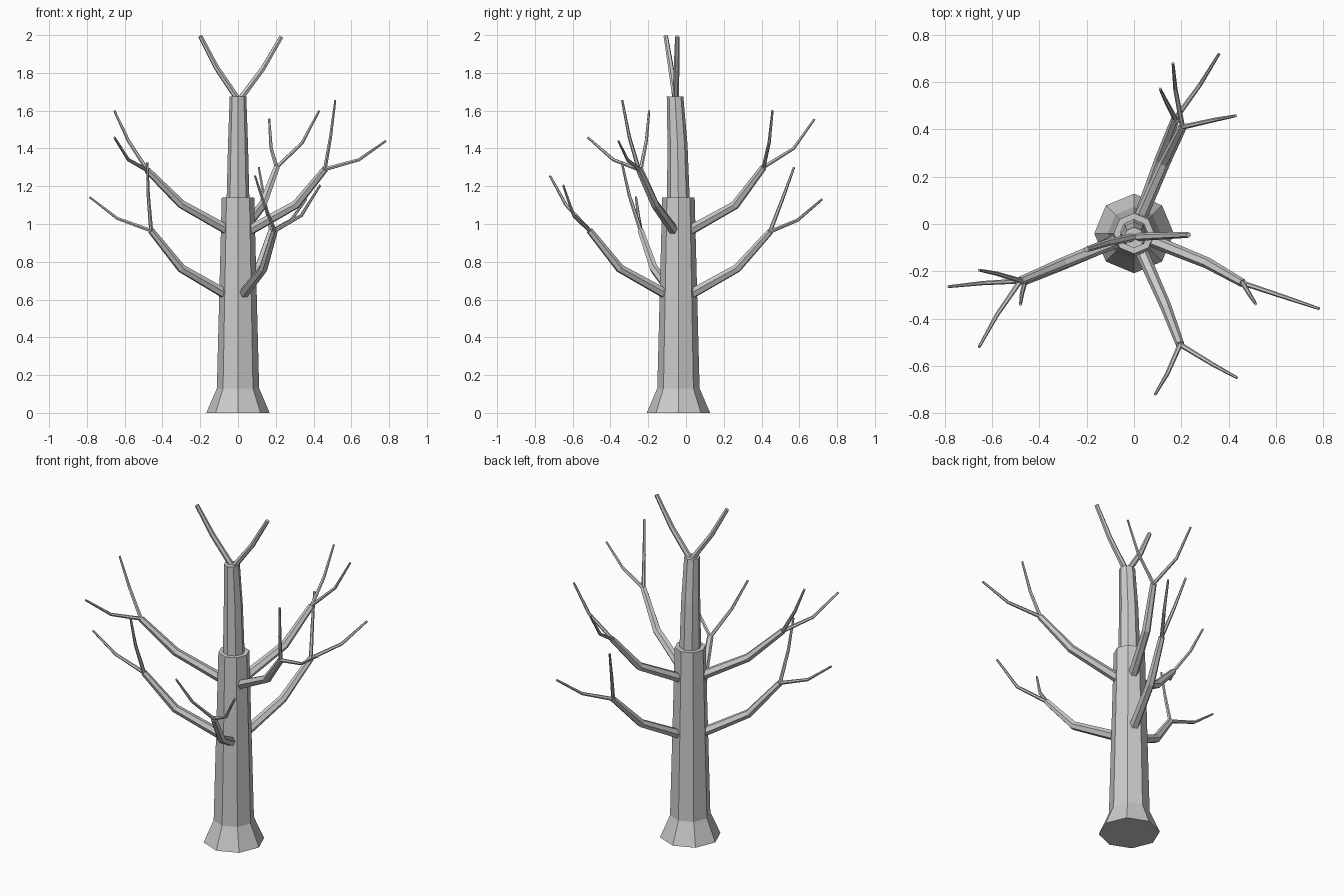
import bpy, bmesh
from math import cos, sin, pi
from mathutils import Vector

if "Cube" in bpy.data.objects:
    bpy.data.objects.remove(bpy.data.objects["Cube"])


def tube(name, path, radii, sides, level=False):
    """Flat-shaded tapering tube along a path, capped at both ends."""
    pts = [Vector(p) for p in path]
    bm = bmesh.new()
    rings = []
    for i, p in enumerate(pts):
        if level:
            u, v = Vector((1, 0, 0)), Vector((0, 1, 0))
        else:
            a = (p - pts[i - 1]).normalized() if i > 0 else Vector()
            b = (pts[i + 1] - p).normalized() if i < len(pts) - 1 else Vector()
            t = (a + b).normalized()
            if i == 0:
                side = t.cross(Vector((0, 0, 1))).normalized()
                u = side
            u = (u - t * u.dot(t)).normalized()
            v = t.cross(u)
        rings.append([bm.verts.new(p + radii[i] * (cos(2 * pi * k / sides) * u + sin(2 * pi * k / sides) * v))
                      for k in range(sides)])
    for r, s in zip(rings, rings[1:]):
        for k in range(sides):
            n = (k + 1) % sides
            bm.faces.new((r[k], r[n], s[n], s[k]))
    bm.faces.new(rings[0][::-1])
    bm.faces.new(rings[-1])
    bmesh.ops.recalc_face_normals(bm, faces=bm.faces)
    me = bpy.data.meshes.new(name)
    bm.to_mesh(me)
    bm.free()
    ob = bpy.data.objects.new(name, me)
    bpy.context.collection.objects.link(ob)
    return ob


# Trunk: flared lower part and slimmer, slightly leaning upper part
tube("lower_trunk", [(0, -.04, 0), (0, -.04, .13), (0, -.04, 1.14)], [.168, .112, .086], 8, True)
tube("upper_trunk", [(0, -.04, 1.1), (0, -.045, 1.42), (0, -.058, 1.675)], [.061, .053, .044], 8, True)

# Crown fork
tube("crown_left", [(0, -.055, 1.66), (-.115, -.08, 1.83), (-.2, -.107, 1.995)], [.017, .015, .012], 6)
tube("crown_right", [(.01, -.055, 1.66), (.13, -.05, 1.82), (.23, -.046, 1.992)], [.017, .015, .012], 6)

# Each branch: its path, then the mid and end points of its two twigs
branches = {
    "lower_left": ([(-.05, -.06, .62), (-.3, -.17, .765), (-.46, -.24, .965)],
                   [[(-.64, -.25, 1.03), (-.785, -.265, 1.142)], [(-.475, -.3, 1.15), (-.48, -.34, 1.325)]]),
    "upper_left": ([(-.04, -.06, .96), (-.3, -.165, 1.105), (-.48, -.24, 1.285)],
                   [[(-.58, -.21, 1.44), (-.655, -.195, 1.6)], [(-.58, -.385, 1.34), (-.655, -.52, 1.458)]]),
    "lower_front": ([(.02, -.09, .62), (.135, -.35, .765), (.195, -.51, .965)],
                    [[(.14, -.635, 1.1), (.09, -.72, 1.255)], [(.335, -.595, 1.045), (.435, -.65, 1.205)]]),
    "upper_right": ([(.05, -.06, .96), (.31, -.165, 1.105), (.46, -.25, 1.29)],
                    [[(.49, -.3, 1.46), (.515, -.338, 1.655)], [(.64, -.31, 1.34), (.783, -.358, 1.44)]]),
    "lower_back": ([(.02, .01, .62), (.11, .27, .765), (.175, .445, .96)],
                   [[(.28, .59, 1.02), (.36, .72, 1.13)], [(.14, .51, 1.13), (.11, .572, 1.3)]]),
    "upper_back": ([(.02, .01, .96), (.13, .26, 1.1), (.205, .41, 1.3)],
                   [[(.175, .57, 1.4), (.165, .68, 1.555)], [(.34, .44, 1.43), (.43, .458, 1.6)]]),
}
for name, (path, twigs) in branches.items():
    tube("branch_" + name, path, [.028, .024, .018], 6)
    for i, twig in enumerate(twigs):
        tube(f"twig_{name}_{i + 1}", [path[-1]] + twig, [.011, .009, .006], 6)
